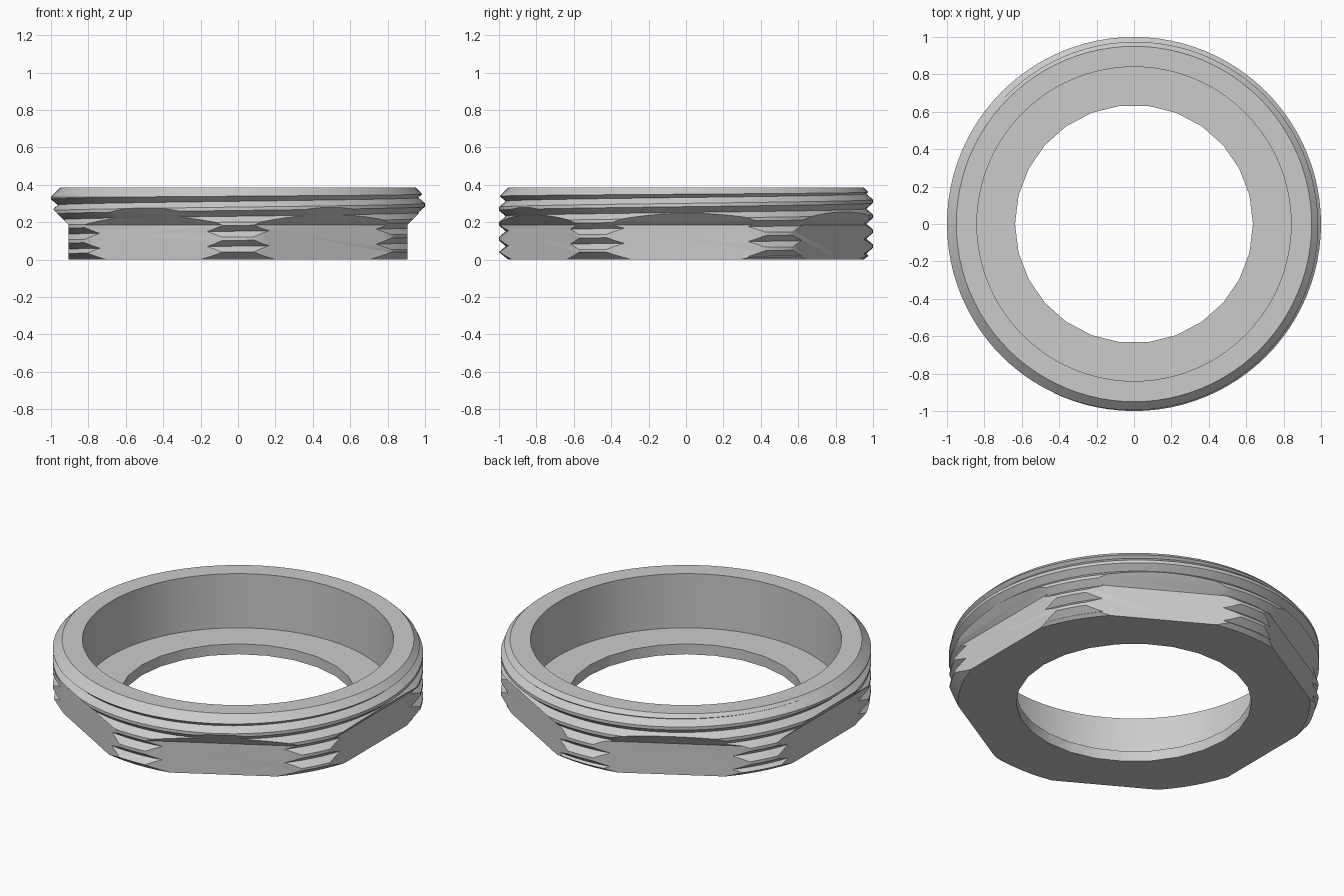
import bpy, bmesh, math

old = bpy.data.objects.get("Cube")
if old:
    bpy.data.objects.remove(old, do_unlink=True)

HEIGHT = 0.385
PITCH = 0.08
SEGMENTS = 96


def finish(bm, name):
    bmesh.ops.triangulate(bm, faces=bm.faces)
    bmesh.ops.recalc_face_normals(bm, faces=bm.faces)
    mesh = bpy.data.meshes.new(name)
    bm.to_mesh(mesh)
    bm.free()
    obj = bpy.data.objects.new(name, mesh)
    bpy.context.scene.collection.objects.link(obj)
    return obj


def lathe(name, profile, sides):
    """Solid of revolution from (radius, z) points, capped at both ends."""
    bm = bmesh.new()
    rings = []
    for r, z in profile:
        angles = [math.tau * i / sides for i in range(sides)]
        rings.append([bm.verts.new((r * math.cos(a), r * math.sin(a), z)) for a in angles])
    for low, high in zip(rings, rings[1:]):
        for i in range(sides):
            j = (i + 1) % sides
            bm.faces.new((low[i], low[j], high[j], high[i]))
    bm.faces.new(rings[0])
    bm.faces.new(rings[-1])
    return finish(bm, name)


def helical_thread(name):
    """Right-hand thread that overshoots the part at both ends."""
    bm = bmesh.new()
    cache = {}

    def vert(i, r, z):
        a = math.tau * (i % SEGMENTS) / SEGMENTS
        key = (i % SEGMENTS, round(r, 4), round(z, 5))
        if key not in cache:
            cache[key] = bm.verts.new((r * math.cos(a), r * math.sin(a), z))
        return cache[key]

    tooth = [(0.964, -PITCH / 2), (1.0, -0.009), (1.0, 0.009)]
    columns = []
    for i in range(SEGMENTS + 1):
        centre = 0.332 + PITCH * (i / SEGMENTS - 0.5)
        column = [vert(i, 0.5, -0.4)]
        for k in range(-6, 3):
            column += [vert(i, r, centre + PITCH * k + dz) for r, dz in tooth]
        column.append(vert(i, 0.5, 0.8))
        columns.append(column)
    for left, right in zip(columns, columns[1:]):
        for j in range(len(left) - 1):
            bm.faces.new((left[j], right[j], right[j + 1], left[j + 1]))
    # close the one-pitch step at the seam, then the two discs
    bm.faces.new(columns[0][:5])
    bm.faces.new(columns[-1][-5:])
    bm.faces.new([c[0] for c in columns[:-1]])
    bm.faces.new([c[-1] for c in columns[:-1]])
    return finish(bm, name)


def flat_cutter(name, a):
    """Wedge that leaves one wrench flat with a sloped shoulder above."""
    bm = bmesh.new()
    section = [(0.905, -0.1), (0.905, 0.185), (1.2, 0.48), (1.2, -0.1)]
    ends = []
    for y in (-0.5, 0.5):
        ends.append([bm.verts.new((x * math.cos(a) - y * math.sin(a),
                                   x * math.sin(a) + y * math.cos(a), z))
                     for x, z in section])
    bm.faces.new(ends[0])
    bm.faces.new(ends[1])
    for i in range(4):
        j = (i + 1) % 4
        bm.faces.new((ends[0][i], ends[0][j], ends[1][j], ends[1][i]))
    return finish(bm, name)


def apply_boolean(target, cutter, operation):
    mod = target.modifiers.new(cutter.name, 'BOOLEAN')
    mod.solver = 'EXACT'
    mod.operation = operation
    mod.object = cutter
    bpy.context.view_layer.objects.active = target
    bpy.ops.object.modifier_apply(modifier=mod.name)
    bpy.data.objects.remove(cutter, do_unlink=True)


# blank with chamfered ends
ring = lathe("threaded_ring",
             [(0.95, 0), (1.05, 0.08), (1.05, 0.285), (0.95, HEIGHT)], SEGMENTS)

# wide recess, coarse through bore, and six wrench flats
apply_boolean(ring, lathe("recess_cutter", [(0.84, 0.062), (0.84, 0.6)], SEGMENTS), 'DIFFERENCE')
apply_boolean(ring, lathe("bore_cutter", [(0.636, -0.1), (0.636, 0.2)], 26), 'DIFFERENCE')
for n in range(6):
    apply_boolean(ring, flat_cutter("flat_cutter", math.tau * n / 6), 'DIFFERENCE')

# outer thread
apply_boolean(ring, helical_thread("thread"), 'INTERSECT')

# plain grey metal
grey = bpy.data.materials.new("grey_metal")
grey.use_nodes = True
colour = (0.6, 0.6, 0.6, 1)
grey.diffuse_color = colour
grey.node_tree.nodes["Principled BSDF"].inputs["Base Color"].default_value = colour
ring.data.materials.clear()
ring.data.materials.append(grey)
for face in ring.data.polygons:
    face.material_index = 0

bpy.ops.object.select_all(action='DESELECT')
ring.select_set(True)
bpy.context.view_layer.objects.active = ring
bpy.ops.object.shade_smooth_by_angle(angle=math.radians(25))
